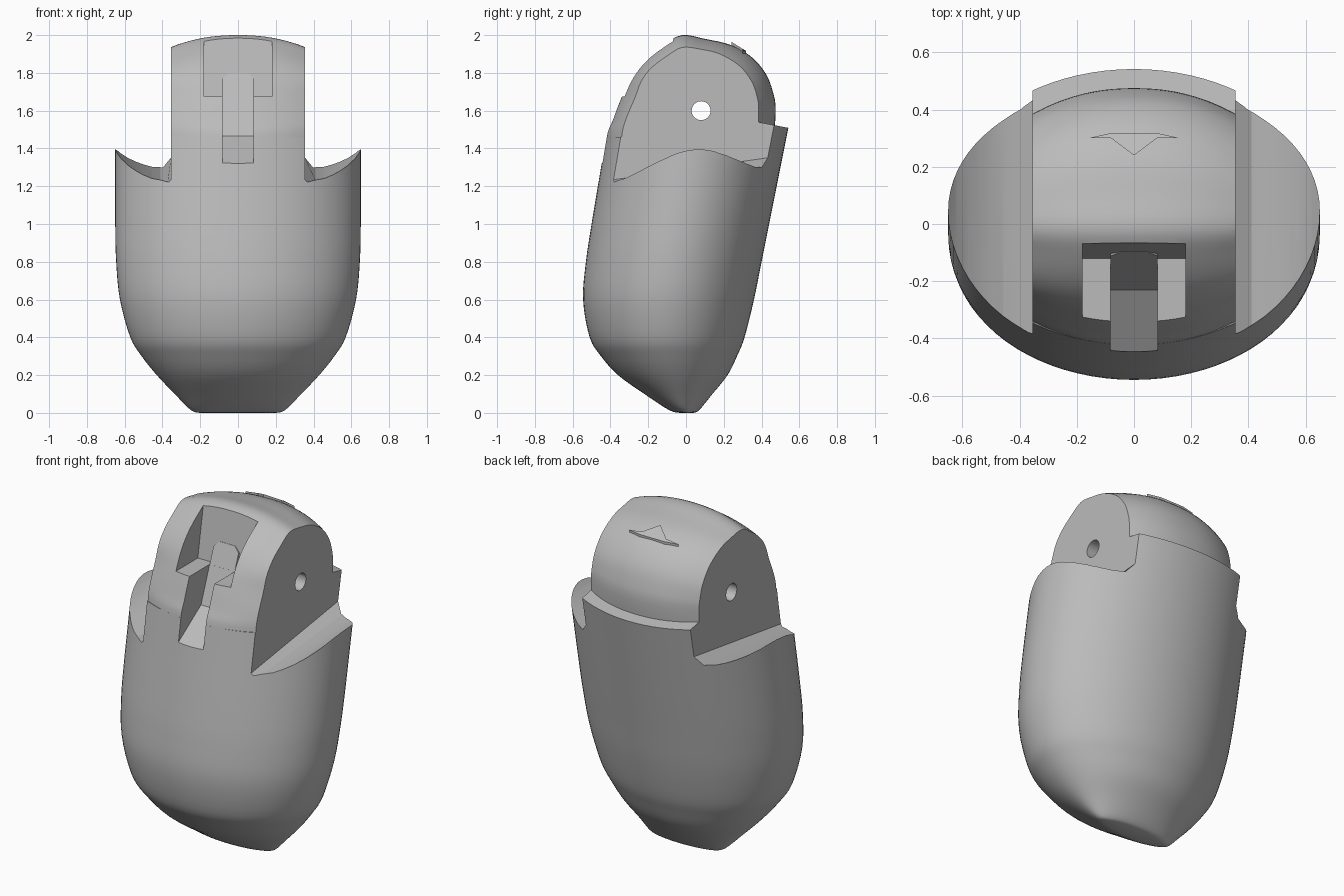
import bpy, bmesh, math

cube = bpy.data.objects.get("Cube")
if cube:
    bpy.data.objects.remove(cube, do_unlink=True)

grey = bpy.data.materials.new("plain grey")
grey.use_nodes = True
grey.diffuse_color = (0.5, 0.5, 0.5, 1)
grey.node_tree.nodes["Principled BSDF"].inputs["Base Color"].default_value = (0.5, 0.5, 0.5, 1)


def loft(name, rings):
    """Closed solid through rings that share a point count."""
    bm = bmesh.new()
    loops = [[bm.verts.new(p) for p in ring] for ring in rings]
    n = len(loops[0])
    for a, b in zip(loops, loops[1:]):
        for i in range(n):
            j = (i + 1) % n
            bm.faces.new((a[i], a[j], b[j], b[i]))
    bm.faces.new(loops[0])
    bm.faces.new(loops[-1])
    bmesh.ops.recalc_face_normals(bm, faces=bm.faces)
    mesh = bpy.data.meshes.new(name)
    bm.to_mesh(mesh)
    bm.free()
    mesh.materials.append(grey)
    obj = bpy.data.objects.new(name, mesh)
    bpy.context.collection.objects.link(obj)
    return obj


def prism_x(name, half, pts):
    return loft(name, [[(x, y, z) for y, z in pts] for x in (-half, half)])


def spline(pts, steps):
    """Smooth curve through tuples of any size."""
    p = [pts[0]] + pts + [pts[-1]]
    out = []
    for a, b, c, d in zip(p, p[1:], p[2:], p[3:]):
        for k in range(steps):
            t = k / steps
            out.append(tuple(0.5 * (2 * q + (r - o) * t + (2 * o - 5 * q + 4 * r - s) * t * t
                                    + (3 * q - o - 3 * r + s) * t ** 3)
                             for o, q, r, s in zip(a, b, c, d)))
    return out + [pts[-1]]


def combine(target, tool, operation):
    mod = target.modifiers.new("join", "BOOLEAN")
    mod.operation = operation
    mod.solver = "EXACT"
    mod.object = tool
    bpy.context.view_layer.objects.active = target
    bpy.ops.object.modifier_apply(modifier=mod.name)
    bpy.data.objects.remove(tool, do_unlink=True)


# Leaning oval shell: height, front, back, half width
sections = [(0, -0.03, 0.04, 0.2), (0.015, -0.09, 0.07, 0.25), (0.1, -0.22, 0.14, 0.335),
            (0.2, -0.36, 0.22, 0.43), (0.3, -0.45, 0.27, 0.51), (0.4, -0.51, 0.31, 0.57),
            (0.6, -0.545, 0.36, 0.625), (0.8, -0.53, 0.4, 0.645), (1, -0.5, 0.44, 0.65),
            (1.3, -0.45, 0.5, 0.65), (1.6, -0.4, 0.56, 0.65)]
rings = []
for z, front, back, half in spline(sections, 4):
    angles = [math.tau * i / 80 for i in range(80)]
    rings.append([(half * math.cos(a), (front + back) / 2 + (back - front) / 2 * math.sin(a), z)
                  for a in angles])
body = loft("body", rings)

# Trim the shell top, leaving a ledge at the back
combine(body, prism_x("top_trim", 1, [(-0.8, 1.46), (0.3, 1.46), (0.3, 1.555),
                                      (0.8, 1.46), (0.8, 1.9), (-0.8, 1.9)]), "DIFFERENCE")

# Domed head blended from a middle profile to a smaller side profile
middle = [(-0.43, 1.2), (-0.424, 1.45), (-0.39, 1.55), (-0.34, 1.68), (-0.29, 1.78), (-0.22, 1.87),
          (-0.12, 1.95), (-0.02, 2), (0.1, 1.98), (0.23, 1.95), (0.34, 1.89), (0.42, 1.8),
          (0.46, 1.7), (0.475, 1.6), (0.46, 1.4)]
side = [(-0.36, 1.2), (-0.342, 1.45), (-0.32, 1.55), (-0.27, 1.67), (-0.235, 1.76), (-0.18, 1.83),
        (-0.1, 1.89), (-0.02, 1.935), (0.08, 1.925), (0.18, 1.9), (0.28, 1.84), (0.345, 1.76),
        (0.375, 1.68), (0.385, 1.6), (0.38, 1.4)]
middle, side = spline(middle, 4), spline(side, 4)
rings = []
for i in range(21):
    x = 0.36 * (i / 10 - 1)
    t = abs(x / 0.355) ** 2.2
    rings.append([(x, m[0] + (s[0] - m[0]) * t, m[1] + (s[1] - m[1]) * t)
                  for m, s in zip(middle, side)])
combine(body, loft("head", rings), "UNION")

# Curved shoulder scoops on both sides
scoop = [(0.355, 1.289, 0.142), (0.41, 1.265, 0.09), (0.455, 1.27, 0.09), (0.5, 1.285, 0.09),
         (0.54, 1.303, 0.09), (0.58, 1.326, 0.09), (0.62, 1.357, 0.09), (0.65, 1.39, 0.09),
         (0.75, 1.5, 0.09), (0.75, 2.3, 0), (0.355, 2.3, 0)]
for sign in (-1, 1):
    cutter = loft("scoop", [[(sign * x, y, z + slope * y) for x, z, slope in scoop]
                            for y in (-0.7, 0.7)])
    combine(body, cutter, "DIFFERENCE")

# Front pocket and the narrow slot below it
combine(body, prism_x("pocket", 0.18, [(-0.7, 1.675), (-0.12, 1.675), (-0.065, 1.99),
                                       (-0.065, 2.2), (-0.7, 2.2)]), "DIFFERENCE")
combine(body, prism_x("slot", 0.082, [(-0.7, 1.152), (-0.23, 1.465), (-0.149, 1.675),
                                      (-0.149, 1.75), (-0.7, 1.75)]), "DIFFERENCE")

# Pivot hole through the head
hole = [(0.08 + 0.05 * math.cos(math.tau * i / 32), 1.6 + 0.05 * math.sin(math.tau * i / 32))
        for i in range(32)]
combine(body, prism_x("hole", 1, hole), "DIFFERENCE")

# Sloping tab with clipped corners above the slot
outline = [(-0.082, 1.67), (0.082, 1.67), (0.082, 1.77), (0.05, 1.8), (-0.05, 1.8), (-0.082, 1.77)]
tab = loft("slot_tab", [[(x, -0.1 - 0.388 * (1.8 - z), z) for x, z in outline],
                        [(x, -0.05, z) for x, z in outline]])

# Small raised arrow lip on top of the head
arrow = [(-0.16, 0.3), (-0.08, 0.3), (0, 0.24), (0.08, 0.3), (0.16, 0.3), (0.08, 0.318), (-0.08, 0.318)]
lip = loft("arrow_lip", [[(x, y, 2.099 - 0.56 * y - drop - 0.6 * x * x) for x, y in arrow]
                         for drop in (0, 0.04)])

for obj in (body, tab, lip):
    bpy.ops.object.select_all(action="DESELECT")
    obj.select_set(True)
    bpy.context.view_layer.objects.active = obj
    bpy.ops.object.shade_smooth_by_angle(angle=math.radians(28))
